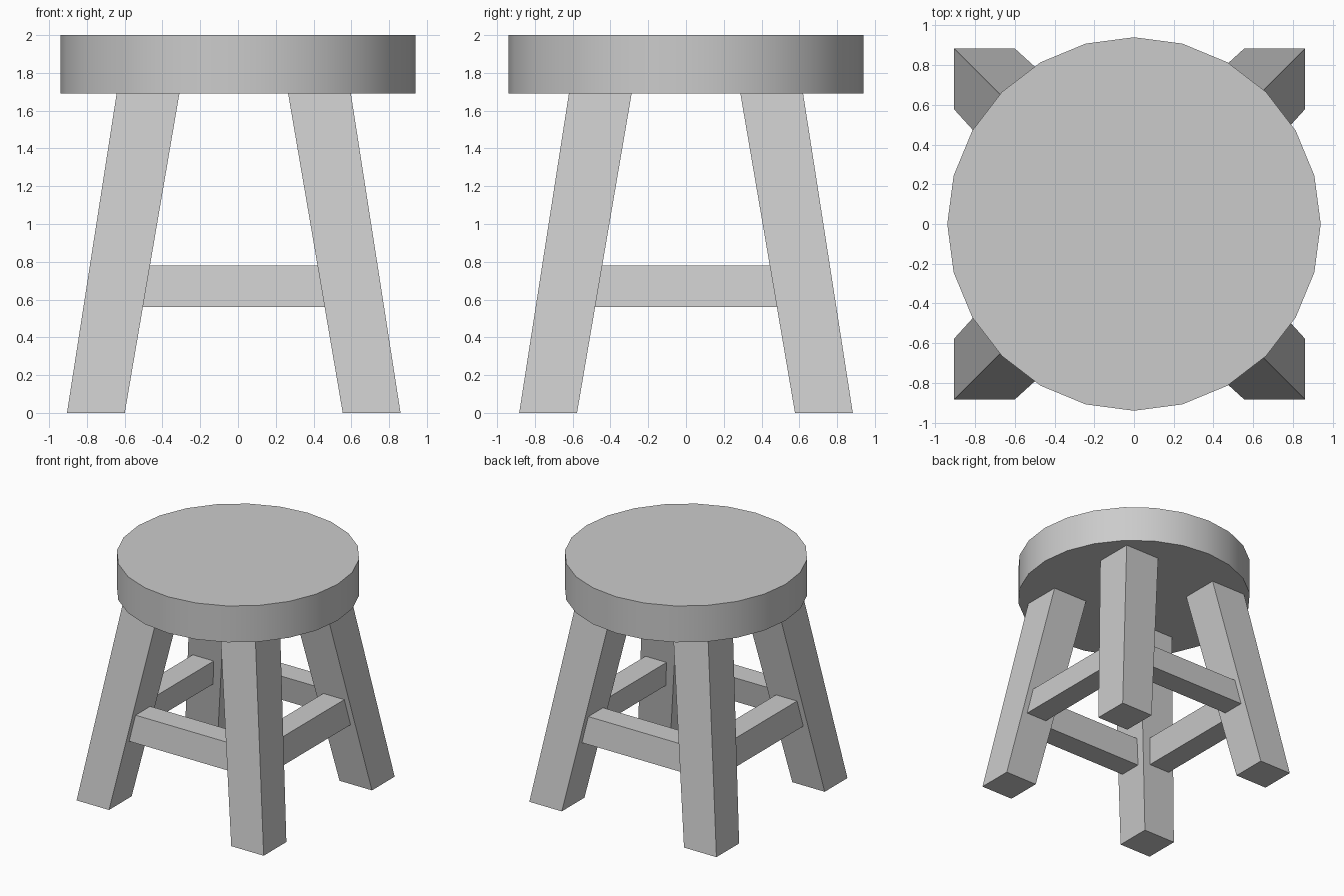
import bpy, math
from mathutils import Matrix

if "Cube" in bpy.data.objects:
    bpy.data.objects.remove(bpy.data.objects["Cube"])

BASE_X = -0.0225   # the leg frame sits slightly off the seat centre
SEAT_Z = 1.69      # underside of the seat


def tapered_block(name, low, high, turn):
    """Block between two rectangles (x0, x1, y0, y1, z), turned in quarter turns about the frame centre."""
    verts = []
    for x0, x1, y0, y1, z in (low, high):
        verts += [(x0, y0, z), (x1, y0, z), (x1, y1, z), (x0, y1, z)]
    faces = [(3, 2, 1, 0), (4, 5, 6, 7)]
    faces += [(i, (i + 1) % 4, (i + 1) % 4 + 4, i + 4) for i in range(4)]
    mesh = bpy.data.meshes.new(name)
    mesh.from_pydata(verts, [], faces)
    mesh.transform(Matrix.Translation((BASE_X, 0, 0)) @ Matrix.Rotation(turn * math.pi / 2, 4, 'Z'))
    obj = bpy.data.objects.new(name, mesh)
    bpy.context.collection.objects.link(obj)
    return obj


# Round seat
bpy.ops.mesh.primitive_cylinder_add(vertices=24, radius=0.94, depth=2 - SEAT_Z,
                                    location=(0, 0, (2 + SEAT_Z) / 2))
seat = bpy.context.object
seat.name = "seat"
bpy.ops.object.shade_smooth_by_angle(angle=math.radians(30))

# Four splayed legs
for turn, side in enumerate(("front_right", "back_right", "back_left", "front_left")):
    tapered_block(side + "_leg",
                  (0.577, 0.883, -0.883, -0.577, 0),
                  (0.288, 0.62, -0.62, -0.288, SEAT_Z), turn)

# Four stretchers, leaning with the legs and ending on their inner faces
for turn, side in enumerate(("front", "right", "back", "left")):
    tapered_block(side + "_stretcher",
                  (-0.485, 0.485, -0.748, -0.55, 0.56),
                  (-0.452, 0.452, -0.715, -0.517, 0.78), turn)
